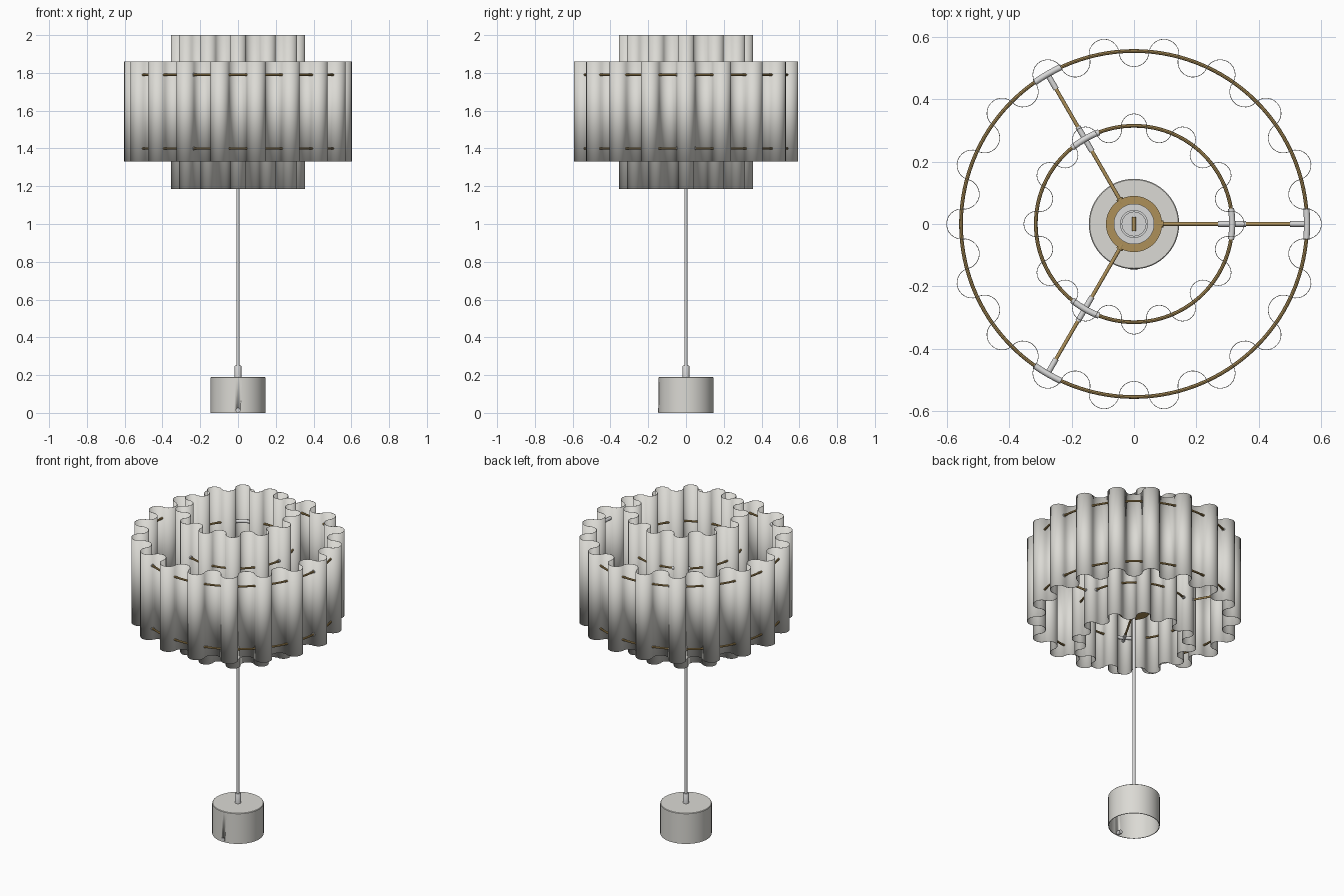
import bpy, bmesh, math
from mathutils import Vector

if "Cube" in bpy.data.objects:
    bpy.data.objects.remove(bpy.data.objects["Cube"])


def material(name, rgb):
    m = bpy.data.materials.new(name)
    m.diffuse_color = (*rgb, 1)
    m.use_nodes = True
    m.node_tree.nodes["Principled BSDF"].inputs["Base Color"].default_value = m.diffuse_color
    return m


SHADE = material("warm_light_grey", (0.71, 0.70, 0.66))
STEEL = material("light_steel", (0.68, 0.68, 0.68))
BRASS = material("aged_brass", (0.42, 0.28, 0.10))


def finish(name, bm, mat, angle=35):
    bmesh.ops.remove_doubles(bm, verts=bm.verts, dist=1e-5)
    bmesh.ops.recalc_face_normals(bm, faces=bm.faces)
    me = bpy.data.meshes.new(name)
    bm.to_mesh(me)
    bm.free()
    ob = bpy.data.objects.new(name, me)
    bpy.context.collection.objects.link(ob)
    me.materials.append(mat)
    bpy.ops.object.select_all(action='DESELECT')
    ob.select_set(True)
    bpy.context.view_layer.objects.active = ob
    bpy.ops.object.shade_smooth_by_angle(angle=math.radians(angle))
    return ob


def lathe(name, profile, mat, n=64):
    """Spin a closed (radius, z) profile around the z axis."""
    bm = bmesh.new()
    vs = [bm.verts.new((r, 0, z)) for r, z in profile]
    es = [bm.edges.new((a, b)) for a, b in zip(vs, vs[1:] + vs[:1])
          if not (a.co.x < 1e-6 and b.co.x < 1e-6)]
    bmesh.ops.spin(bm, geom=vs + es, cent=(0, 0, 0), axis=(0, 0, 1),
                   angle=math.tau, steps=n)
    return finish(name, bm, mat)


def tube(name, pts, r, mat, closed=False, n=12):
    """Round rod following a path that lies in a horizontal plane or is vertical."""
    pts = [Vector(p) for p in pts]
    bm, rings, m = bmesh.new(), [], len(pts)
    for i, p in enumerate(pts):
        a = pts[(i - 1) % m] if closed else pts[max(i - 1, 0)]
        b = pts[(i + 1) % m] if closed else pts[min(i + 1, m - 1)]
        d = (b - a).normalized()
        up = Vector((1, 0, 0)) if abs(d.z) > 0.9 else Vector((0, 0, 1))
        side = d.cross(up).normalized()
        rings.append([bm.verts.new(p + r * (math.cos(t) * side + math.sin(t) * up))
                      for t in (math.tau * k / n for k in range(n))])
    pairs = list(zip(rings, rings[1:])) + ([(rings[-1], rings[0])] if closed else [])
    for p, q in pairs:
        for k in range(n):
            bm.faces.new((p[k], p[(k + 1) % n], q[(k + 1) % n], q[k]))
    if not closed:
        bm.faces.new(rings[0])
        bm.faces.new(rings[-1])
    return finish(name, bm, mat)


def polar(r, a, z):
    return Vector((r * math.cos(a), r * math.sin(a), z))


def arc(r, a0, a1, z, n):
    return [polar(r, a0 + (a1 - a0) * i / n, z) for i in range(n + 1)]


def wavy_shade(name, radius, lobes, z0, z1, seg=12):
    """Sheet made of half circles bulging outward and inward in turn."""
    half = math.pi / lobes / 2
    path = []
    for k in range(2 * lobes):
        a = 2 * half * k
        out, tan = polar(1, a, 0), polar(1, a + math.pi / 2, 0)
        sign = 1 if k % 2 == 0 else -1
        for i in range(seg):
            t = math.pi * i / seg
            path.append(out * radius * math.cos(half) + radius * math.sin(half)
                        * (sign * math.sin(t) * out - math.cos(t) * tan))
    bm = bmesh.new()
    lo = [bm.verts.new((p.x, p.y, z0)) for p in path]
    hi = [bm.verts.new((p.x, p.y, z1)) for p in path]
    for i in range(len(path)):
        j = (i + 1) % len(path)
        bm.faces.new((lo[i], lo[j], hi[j], hi[i]))
    ob = finish(name, bm, SHADE)
    mod = ob.modifiers.new("thickness", 'SOLIDIFY')
    mod.thickness, mod.offset = 0.002, 0


LOW, HIGH = 1.40, 1.79
R_OUT, R_IN = 0.555, 0.315

# Two fluted shades
wavy_shade("outer_shade", R_OUT, 18, 1.33, 1.86)
wavy_shade("inner_shade", R_IN, 12, 1.185, 2.0)

# Brass rings threaded through the shades, with joining sleeves
for label, R in (("outer", R_OUT), ("inner", R_IN)):
    for level, z in (("lower", LOW), ("upper", HIGH)):
        tube(f"{label}_{level}_ring", arc(R, 0, math.tau, z, 120)[:-1], 0.006,
             BRASS, closed=True, n=8)
        for k in range(3):
            a, w = math.tau * k / 3, 0.05 / R
            tube(f"{label}_{level}_sleeve_{k}", arc(R, a - w, a + w, z, 8), 0.010, STEEL)

# Spokes from the hub to the lower rings
for k in range(3):
    a = math.tau * k / 3
    tube(f"spoke_{k}", [polar(0.075, a, LOW), polar(R_OUT, a, LOW)], 0.006, BRASS)
    tube(f"spoke_foot_{k}", [polar(0.075, a, LOW), polar(0.095, a, LOW)], 0.011, BRASS)
    tube(f"inner_cross_sleeve_{k}", [polar(0.27, a, LOW), polar(0.36, a, LOW)], 0.009, STEEL)
    tube(f"outer_tee_sleeve_{k}", [polar(0.50, a, LOW), polar(R_OUT, a, LOW)], 0.009, STEEL)

# Hub disc and lamp socket
lathe("hub_disc", [(0, 1.39), (0.09, 1.39), (0.09, 1.41), (0, 1.41)], BRASS)
lathe("socket", [(0, 1.41), (0.045, 1.41), (0.045, 1.47), (0.065, 1.47), (0.065, 1.485),
                 (0.045, 1.485), (0.045, 1.54), (0.038, 1.54), (0.038, 1.44), (0, 1.44)],
      STEEL, 40)
tube("socket_contact", [(0, -0.022, 1.446), (0, 0.022, 1.446)], 0.007, BRASS)

# Stem and collar
tube("stem", [(0, 0, 0.18), (0, 0, 1.40)], 0.008, STEEL, n=20)
lathe("stem_collar", [(0, 0.185), (0.018, 0.185), (0.018, 0.247), (0.016, 0.25), (0, 0.25)],
      STEEL, 32)

# Hollow base with a cable notch at the front
base = lathe("base", [(0, 0.19), (0.142, 0.19), (0.145, 0.187), (0.145, 0), (0.141, 0),
                      (0.141, 0.185), (0, 0.185)], SHADE, 80)
cutter = tube("notch_cutter", [(0, -0.2, 0.014), (0, -0.1, 0.014)], 0.012, SHADE, n=16)
cutter.hide_render = True
cutter.hide_viewport = True
cut = base.modifiers.new("cable_notch", 'BOOLEAN')
cut.operation, cut.object, cut.solver = 'DIFFERENCE', cutter, 'EXACT'
tube("cable_grommet", [(0, -0.148, 0.014), (0, -0.115, 0.014)], 0.012, STEEL, n=16)
